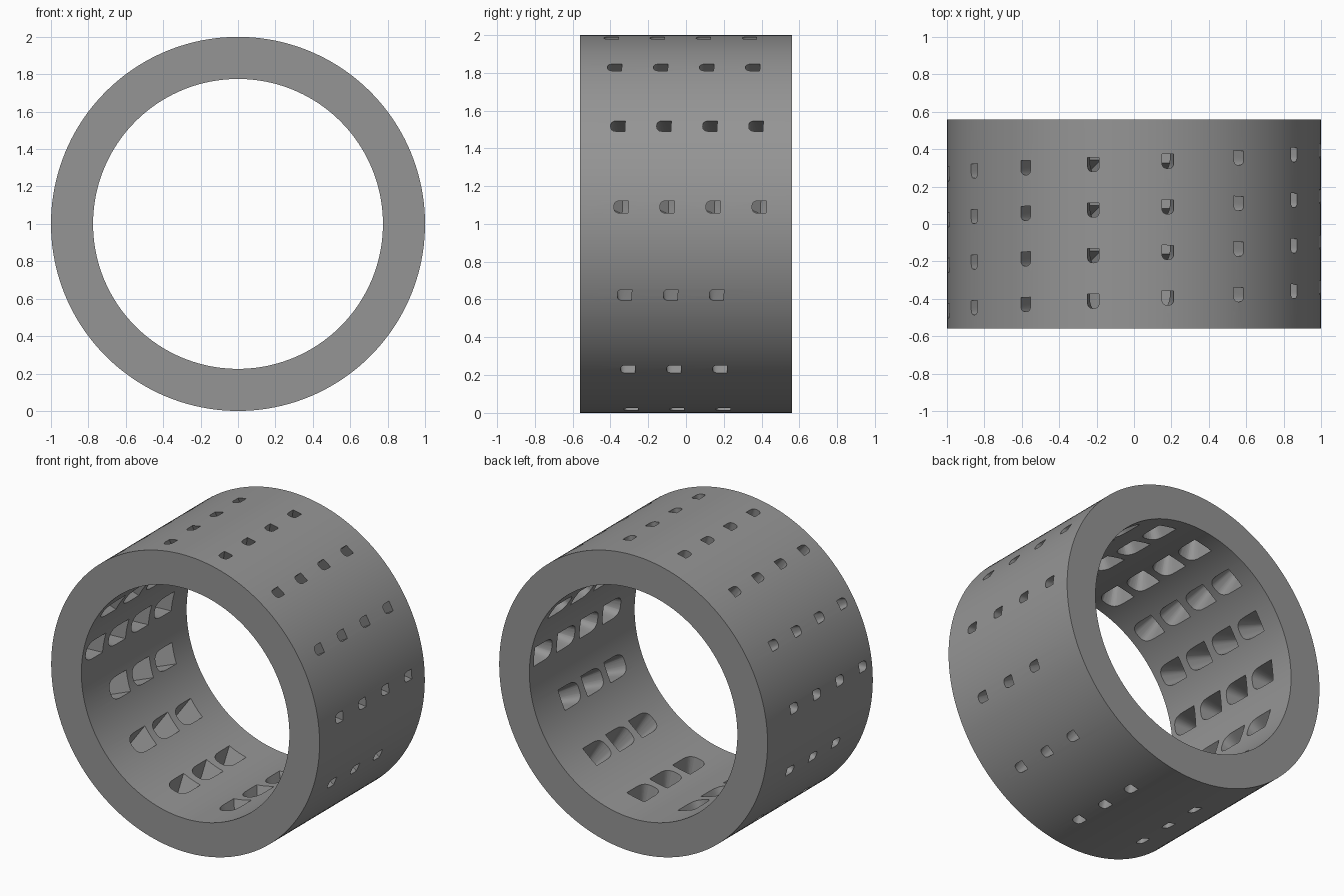
import bpy, bmesh
from math import sin, cos, pi, radians, sqrt
from mathutils import Vector

if "Cube" in bpy.data.objects:
    bpy.data.objects.remove(bpy.data.objects["Cube"])

R_OUT, R_IN, HALF, SEG = 1.0, 0.775, 0.56, 160
AXIS = Vector((0, 0, 1))


def make_object(name, bm):
    bmesh.ops.recalc_face_normals(bm, faces=bm.faces)
    mesh = bpy.data.meshes.new(name)
    bm.to_mesh(mesh)
    bm.free()
    obj = bpy.data.objects.new(name, mesh)
    bpy.context.collection.objects.link(obj)
    return obj


# Thick ring lying along y
bm = bmesh.new()
section = [(R_OUT, -HALF), (R_OUT, HALF), (R_IN, HALF), (R_IN, -HALF)]
rings = []
for i in range(SEG):
    a = 2 * pi * i / SEG
    rings.append([bm.verts.new(AXIS + Vector((r * cos(a), y, r * sin(a)))) for r, y in section])
for i in range(SEG):
    p, q = rings[i], rings[(i + 1) % SEG]
    for j in range(4):
        k = (j + 1) % 4
        bm.faces.new((p[j], p[k], q[k], q[j]))
ring = make_object("ring", bm)

# Dark grey finish
grey = bpy.data.materials.new("dark_grey")
grey.diffuse_color = (0.3, 0.3, 0.3, 1)
grey.use_nodes = True
grey.node_tree.nodes["Principled BSDF"].inputs["Base Color"].default_value = grey.diffuse_color
ring.data.materials.append(grey)


# D-shaped outline, rounded towards -y, in unit half sizes
def d_outline(n=16, power=0.72):
    pts = [(1, -1), (1, 1)]
    for i in range(n + 1):
        t = pi / 2 + pi * i / n
        c, s = max(-cos(t), 0), sin(t)
        pts.append((-c ** power, (1 if s > 0 else -1) * abs(s) ** power))
    return pts


def ray_hit(origin, d, r):
    b = origin.dot(d)
    return -b + sqrt(b * b - origin.length_squared + r * r)


# Tapered cutters on one helix around a slightly offset centre
centre = Vector((-0.035, 0, 0.107))
bm = bmesh.new()
for i in range(50):
    phi = radians(-1 + (7 - i) * 360 / 14)
    y = -0.465 + 0.0174 * i
    d = Vector((cos(phi), 0, sin(phi)))
    tangent = Vector((-sin(phi), 0, cos(phi)))
    t_in, t_out = ray_hit(centre, d, R_IN), ray_hit(centre, d, R_OUT)
    loops = []
    for f in (-0.15, 1.15):
        dist = t_in + (t_out - t_in) * f
        half_y = 0.095 + (0.038 - 0.095) * f
        half_t = 0.067 + (0.032 - 0.067) * f
        base = AXIS + centre + d * dist + Vector((0, y + 0.035 * (1 - f), 0))
        loops.append([bm.verts.new(base + Vector((0, v * half_y, 0)) + tangent * u * half_t)
                      for v, u in d_outline()])
    a, b = loops
    n = len(a)
    bm.faces.new(a)
    bm.faces.new(b[::-1])
    for j in range(n):
        k = (j + 1) % n
        bm.faces.new((a[j], a[k], b[k], b[j]))
bmesh.ops.remove_doubles(bm, verts=bm.verts, dist=1e-5)
cutters = make_object("hole_cutters", bm)
cutters.data.materials.append(grey)
cutters.hide_render = True

# Cut the holes through the wall, then smooth
mod = ring.modifiers.new("holes", 'BOOLEAN')
mod.operation = 'DIFFERENCE'
mod.solver = 'EXACT'
mod.object = cutters
bpy.context.view_layer.objects.active = ring
ring.select_set(True)
bpy.ops.object.modifier_apply(modifier=mod.name)
bpy.data.objects.remove(cutters)
bpy.ops.object.shade_smooth_by_angle(angle=radians(30))
